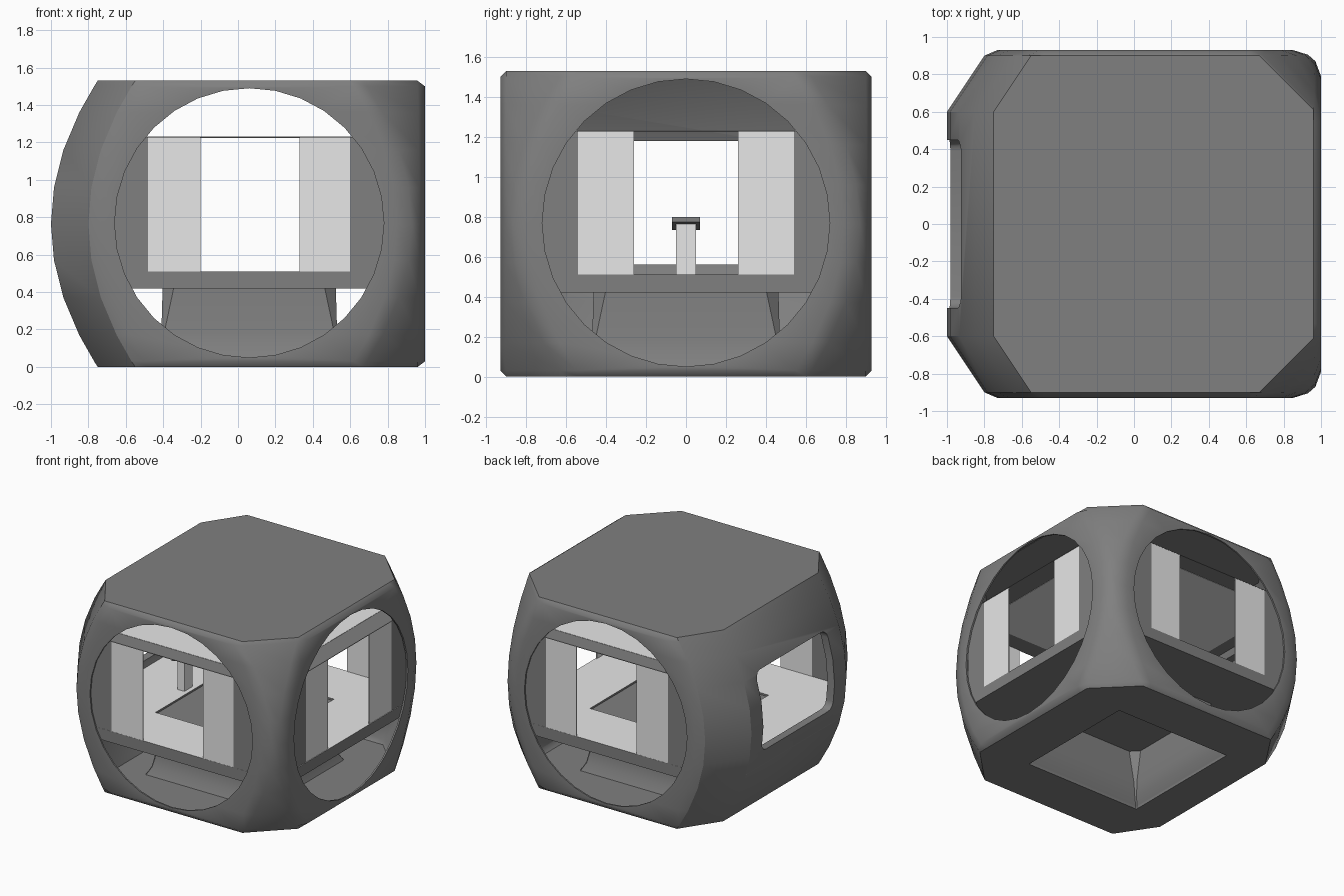
import bpy, bmesh, math

if "Cube" in bpy.data.objects:
    bpy.data.objects.remove(bpy.data.objects["Cube"])

CX, CZ, H = 0.06, 0.77, 1.53


def material(name, v):
    m = bpy.data.materials.new(name)
    m.diffuse_color = (v, v, v, 1)
    m.use_nodes = True
    m.node_tree.nodes["Principled BSDF"].inputs["Base Color"].default_value = m.diffuse_color
    return m


DARK = material("dark grey", 0.215)
LIGHT = material("light grey", 0.8)


def finish(name, bm, *mats):
    bmesh.ops.recalc_face_normals(bm, faces=bm.faces)
    me = bpy.data.meshes.new(name)
    bm.to_mesh(me)
    bm.free()
    ob = bpy.data.objects.new(name, me)
    bpy.context.collection.objects.link(ob)
    for m in mats:
        me.materials.append(m)
    return ob


def loft(name, rings, *mats):
    """Skin a stack of equal point rings and cap both ends."""
    bm = bmesh.new()
    vs = [[bm.verts.new(p) for p in r] for r in rings]
    n = len(vs[0])
    for a, b in zip(vs, vs[1:]):
        for i in range(n):
            j = (i + 1) % n
            bm.faces.new((a[i], a[j], b[j], b[i]))
    bm.faces.new(vs[0][::-1])
    bm.faces.new(vs[-1])
    return finish(name, bm, *mats)


def box(name, x0, x1, y0, y1, z0, z1, mat=DARK):
    return loft(name, [[(x0, y0, z), (x1, y0, z), (x1, y1, z), (x0, y1, z)]
                       for z in (z0, z1)], mat)


def cylinder(name, axis, start, end):
    rings = []
    for d in (start, end):
        ring = []
        for i in range(32):
            a = 2 * math.pi * i / 32
            c, s = 0.72 * math.cos(a), CZ + 0.72 * math.sin(a)
            ring.append((d, c, s) if axis == "x" else (CX + c, d, s))
        rings.append(ring)
    return loft(name, rings, DARK)


def cut(ob, *cutters):
    for c in cutters:
        m = ob.modifiers.new("cut", "BOOLEAN")
        m.operation, m.solver, m.object = "DIFFERENCE", "EXACT", c
        bpy.context.view_layer.objects.active = ob
        bpy.ops.object.modifier_apply(modifier=m.name)


def section(z, scale=1.0, out_z=None, left_in=0.0):
    """Horizontal outline of the bulging body at height z."""
    k = 1 - ((z - H / 2) / (H / 2)) ** 2
    xl = -0.75 - 0.25 * k + left_in
    ends = [(0.6, 0.93), (0.67, 0.9), (0.96, 0.61), (1.0, 0.53)]
    mids = [(0.85, 0.93), (0.93, 0.905), (0.97, 0.87), (1.0, 0.79)]
    half = [(xl, 0.6), (xl + 0.2, 0.9), (xl + 0.27, 0.93)]
    half += [(a[0] + (b[0] - a[0]) * k, a[1] + (b[1] - a[1]) * k)
             for a, b in zip(ends, mids)]
    if k < 0.01:  # bevelled top and bottom rims
        half = [(min(x, 0.96), min(y, 0.9)) for x, y in half]
    pts = half + [(x, -y) for x, y in reversed(half)]
    zz = z if out_z is None else out_z
    return [(x * scale, y * scale, zz) for x, y in pts]


def chamfered(h, c, z):
    """Square ring of half width h with corners cut by c."""
    q = [(h, -h + c), (h, h - c), (h - c, h), (-h + c, h),
         (-h, h - c), (-h, -h + c), (-h + c, -h), (h - c, -h)]
    return [(CX + x, y, z) for x, y in q]


# outer shell, hollowed, with three round openings
levels = [0, 0.03, 0.17, 0.37, 0.57, 0.765, 0.96, 1.16, 1.36, 1.5, H]
shell = loft("shell", [section(z) for z in levels], DARK)
inner = loft("cavity_cutter", [section(z, 0.987, H / 2 + (z - H / 2) * 0.975, 0.05)
                               for z in levels], DARK)
hole_y = cylinder("front_back_cutter", "y", -1.2, 1.2)
hole_x = cylinder("right_cutter", "x", 0.3, 1.2)

# rounded rectangular window in the left wall
rings = []
for x in (-1.2, -0.5):
    ring = []
    for cy, cz, a0 in ((0.39, 1.12, 0), (-0.39, 1.12, 90),
                       (-0.39, 0.62, 180), (0.39, 0.62, 270)):
        for i in range(4):
            a = math.radians(a0 + 30 * i)
            ring.append((x, cy + 0.06 * math.cos(a), cz + 0.06 * math.sin(a)))
    rings.append(ring)
window = loft("window_cutter", rings, DARK)

# thin flared pedestal, open underneath
steps = ((0.51, 0.006, 0.018), (0.48, 0.01, 0.08), (0.462, 0.015, 0.18),
         (0.455, 0.06, 0.425))
pedestal = loft("pedestal", [chamfered(h + 0.008, c, z) for h, c, z in steps], DARK)
well = loft("well_cutter", [chamfered(0.515, 0.006, -0.02)] +
            [chamfered(h, c, z) for h, c, z in steps] +
            [chamfered(0.455, 0.06, 0.46)], DARK)
cut(pedestal, well)
cut(shell, inner, hole_y, hole_x, window, well)

# floor slab with light top and a square recess
floor = loft("floor", [section(0.47, 0.984, z) for z in (0.42, 0.51)], DARK, LIGHT)
opening = box("opening_cutter", CX - 0.465, CX + 0.465, -0.465, 0.465, 0.3, 0.6)
cut(floor, opening)
for p in floor.data.polygons:
    p.material_index = 1 if p.normal.z > 0.9 else 0
box("recess_plate", CX - 0.465, CX + 0.465, -0.465, 0.465, 0.42, 0.495)

# thin ceiling sheet: light middle, dark border
loft("ceiling_border", [section(1.235, 0.984, z) for z in (1.226, 1.23)], DARK)
box("ceiling_panel", -0.74, 0.82, -0.77, 0.77, 1.224, 1.232, LIGHT)

# corner walls: light panel beside each opening, dark wall outside it
for s, side in ((-1, "front"), (1, "back")):
    y0, y1 = sorted((s * 0.914, s * 0.908))
    for word, a, b, c in (("left", -0.2, -0.48, -0.66), ("right", 0.33, 0.6, 0.78)):
        box(f"{side}_{word}_panel", min(a, b), max(a, b), y0, y1, 0.51, 1.226, LIGHT)
        box(f"{side}_{word}_wall", min(b, c), max(b, c), y0, y1, 0.51, 1.226)
    ya, yb = sorted((s * 0.26, s * 0.54))
    box(f"right_{side}_panel", 0.972, 0.98, ya, yb, 0.51, 1.226, LIGHT)
    ya, yb = sorted((s * 0.54, s * 0.72))
    box(f"right_{side}_wall", 0.972, 0.98, ya, yb, 0.51, 1.226)

# small stand by the window, with a tilted cap
box("stand_post", -0.5, -0.44, -0.05, 0.05, 0.51, 0.765, LIGHT)
loft("stand_cap", [[(x, y, z + (x + 0.47) * 0.3) for x, y in
                    ((-0.54, -0.07), (-0.41, -0.07), (-0.41, 0.07), (-0.54, 0.07))]
                   for z in (0.755, 0.78)], DARK)

# smooth the curved parts and drop the cutters
for c in (inner, hole_y, hole_x, window, well, opening):
    bpy.data.objects.remove(c)
for ob in (shell, pedestal):
    bpy.ops.object.select_all(action="DESELECT")
    ob.select_set(True)
    bpy.context.view_layer.objects.active = ob
    bpy.ops.object.shade_smooth_by_angle(angle=math.radians(32))
